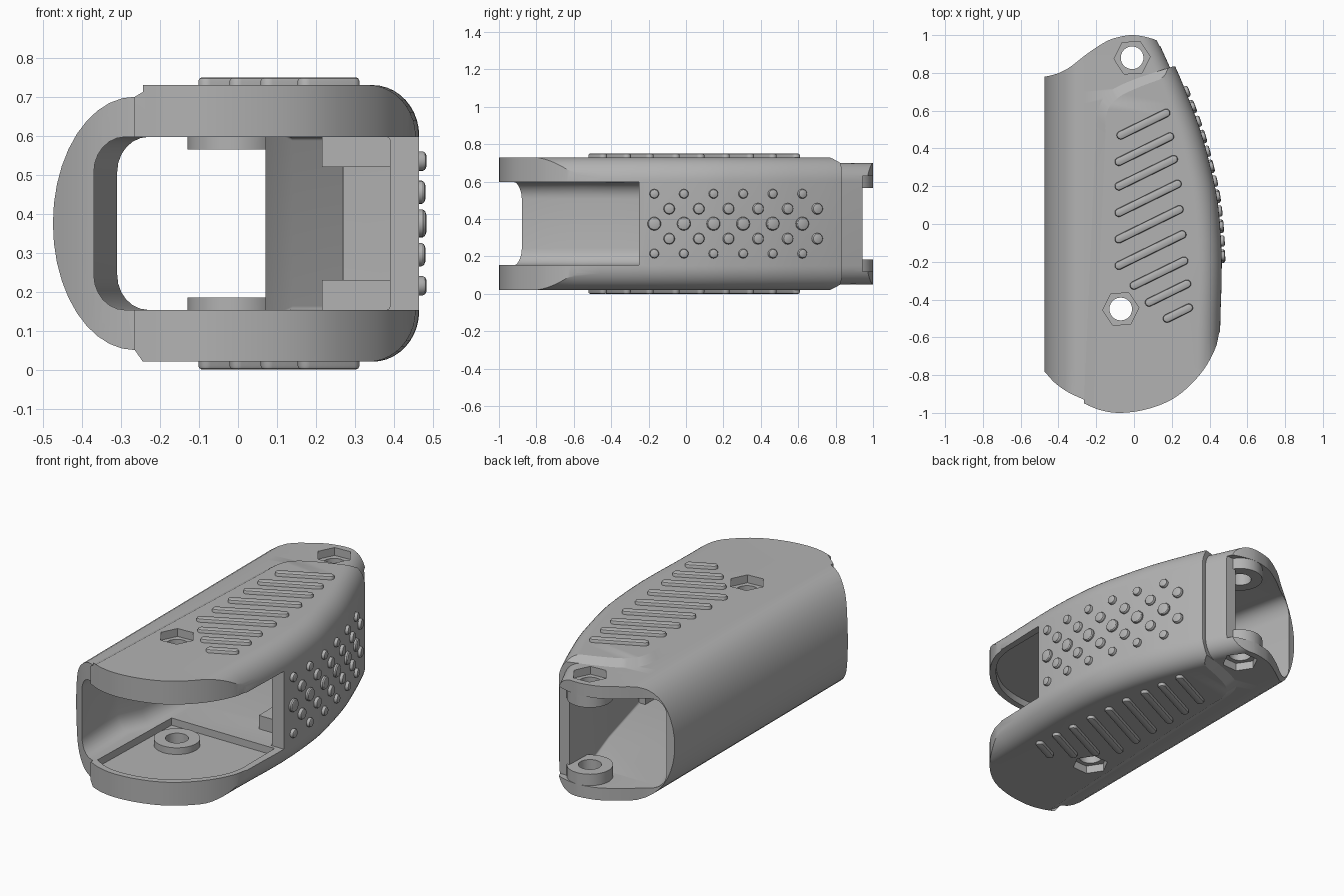
import bpy, bmesh, math
from mathutils import Vector

cube = bpy.data.objects.get("Cube")
if cube:
    bpy.data.objects.remove(cube, do_unlink=True)

MID = 0.375  # the model is mirrored about this height

grey = bpy.data.materials.new("plain grey")
grey.use_nodes = True
COLOUR = (0.45, 0.45, 0.45, 1)
grey.diffuse_color = COLOUR
grey.node_tree.nodes["Principled BSDF"].inputs["Base Color"].default_value = COLOUR


def loft(name, rings):
    """Closed solid through rings that all have the same point count."""
    bm = bmesh.new()
    loops = [[bm.verts.new(p) for p in ring] for ring in rings]
    n = len(loops[0])
    for a, b in zip(loops, loops[1:]):
        for i in range(n):
            j = (i + 1) % n
            bm.faces.new((a[i], a[j], b[j], b[i]))
    bm.faces.new(loops[0][::-1])
    bm.faces.new(loops[-1])
    bmesh.ops.recalc_face_normals(bm, faces=bm.faces)
    mesh = bpy.data.meshes.new(name)
    bm.to_mesh(mesh)
    bm.free()
    mesh.materials.append(grey)
    obj = bpy.data.objects.new(name, mesh)
    bpy.context.collection.objects.link(obj)
    return obj


def curve(points, steps=4):
    """Smooth open curve through the points."""
    p = [Vector(q) for q in points]
    p = [2 * p[0] - p[1]] + p + [2 * p[-1] - p[-2]]
    out = []
    for a, b, c, d in zip(p, p[1:], p[2:], p[3:]):
        for k in range(steps):
            t = k / steps
            out.append((2 * b + (c - a) * t + (2 * a - 5 * b + 4 * c - d) * t * t
                        + (3 * b - a - 3 * c + d) * t ** 3) / 2)
    return out + [p[-2]]


def prism(name, outline, z0, z1):
    return loft(name, [[(p[0], p[1], z) for p in outline] for z in (z0, z1)])


def circle(centre, r, n=40, turn=0):
    return [(centre[0] + r * math.cos(turn + math.tau * i / n),
             centre[1] + r * math.sin(turn + math.tau * i / n)) for i in range(n)]


def section(y, xl, xr, z0, left, right, seg=10):
    """Cross-section with elliptical left corners and round right corners."""
    z1 = 2 * MID - z0
    pts = []
    corners = ((xr, z1, right, -1, -1, 0), (xl, z1, left, 1, -1, 1),
               (xl, z0, left, 1, 1, 2), (xr, z0, right, -1, 1, 3))
    for x, z, (a, b), sx, sz, quarter in corners:
        for k in range(seg + 1):
            t = (quarter + k / seg) * math.pi / 2
            pts.append((x + sx * a + a * math.cos(t), y, z + sz * b + b * math.sin(t)))
    return pts


def boolean(target, tool, kind):
    mod = target.modifiers.new(kind, 'BOOLEAN')
    mod.operation, mod.solver, mod.object = kind, 'EXACT', tool
    bpy.ops.object.select_all(action='DESELECT')
    bpy.context.view_layer.objects.active = target
    target.select_set(True)
    bpy.ops.object.modifier_apply(modifier=mod.name)
    bpy.data.objects.remove(tool, do_unlink=True)


def cut(tool):
    boolean(shell, tool, 'DIFFERENCE')


# Right-hand side line, as (y, x)
side = curve([(-1.1, .455), (-.6, .455), (-.2, .465), (.1, .445), (.3, .405),
              (.5, .35), (.7, .275), (.83, .22), (1.05, .12)], 3)


def side_x(y):
    for a, b in zip(side, side[1:]):
        if y <= b[0]:
            return a[1] + (b[1] - a[1]) * (y - a[0]) / (b[0] - a[0])
    return side[-1][1]


# Outer grip cover: rounded loft trimmed by its plan
shell = loft("grip_shell", [section(y, -.4, x, .02, (.02, .02), (.12, .13)) for y, x in side])
front = curve([(-.265, -.95), (-.18, -.985), (-.08, -1), (.05, -.985), (.18, -.94),
               (.28, -.87), (.37, -.77), (.43, -.66), (.45, -.58)])
back = curve([(.21, .835), (.1, .8), (0, .765), (-.1, .72), (-.16, .67), (-.19, .6), (-.2, .5)])
low = front + [(.6, -.3), (.6, .82)] + back
soft = [front[0] + Vector((.05, -.02))] + front[1:] + [(.6, -.3), (.6, .78)]
soft += [p + Vector((.05 * k / len(back), -.045)) for k, p in enumerate(back)]
levels = ((-.01, soft), (.02, soft), (.05, low), (.7, low), (.73, soft), (.76, soft))
boolean(shell, loft("cover_plan", [[(p[0], p[1], z) for p in o] for z, o in levels]), 'INTERSECT')

# Inner body with the rounded spine
body = loft("spine_body", [section(y, -.475, x - .03, .05, (.21, .325), (.1, .1)) for y, x in side])
plan = curve([(-.5, -.76), (-.475, -.78), (-.42, -.84), (-.35, -.89), (-.265, -.93)])
plan += [(.1, -.9), (.3, -.75), (.5, -.3), (.5, .88)]
plan += curve([(.17, .945), (.1, .98), (0, 1), (-.08, .99), (-.15, .965), (-.25, .9),
               (-.34, .83), (-.41, .795), (-.475, .78), (-.5, .78)])
boolean(body, prism("body_plan", plan, -.1, .9), 'INTERSECT')
boolean(shell, body, 'UNION')

# Hollow inside, open at the front and the back
hollow = [(-1.1, -.37, .3, .153), (-.55, -.37, .3, .153), (-.42, -.31, .39, .153),
          (-.06, -.31, .39, .153), (0, -.31, .27, .153), (.5, -.32, .14, .153),
          (.78, -.43, .07, .12), (1.1, -.44, .08, .12)]
cut(loft("hollow", [section(y, a, b, z, (.08, .09), (.01, .01), 6) for y, a, b, z in hollow]))


def box(name, x0, x1, y0, y1, z0, z1):
    return prism(name, [(x0, y0), (x1, y0), (x1, y1), (x0, y1)], z0, z1)


# Side openings, and the sunken floor with its rim
cut(box("front_opening", -.2, .6, -1.1, -.25, .153, .597))
cut(box("back_opening", 0, .6, .943, 1.1, .12, .63))
floor = curve([(-.25, -.91), (-.17, -.95), (-.08, -.965), (.05, -.95), (.17, -.905),
               (.27, -.83), (.35, -.74), (.4, -.65), (.42, -.56)])
cut(prism("sunken_floor", floor + [(.42, -.27), (-.23, -.27)], .112, .638))

# Screw bosses, hexagonal pockets and holes on both plates
# columns: position, boss inner height, outer plate height
screws = (((-.07, -.45), .15, .02), ((-.01, .88), .185, .05))
for centre, top, outer in screws:
    for flip in (False, True):
        def span(a, b):
            return (2 * MID - b, 2 * MID - a) if flip else (a, b)
        boolean(shell, prism("boss", circle(centre, .12), *span(outer + .035, top)), 'UNION')
        cut(prism("pocket", circle(centre, .096, 6, .06), *span(-.1, outer + .045)))
        cut(prism("hole", circle(centre, .06), *span(-.1, .25)))

# Inner corner blocks beside the side wall
for name, z0 in (("lower_corner_block", .14), ("upper_corner_block", .52)):
    box(name, .215, .41, -.12, .06, z0, z0 + .09)

# Slanted grip ribs on the top and the bottom
ribs = [(-.07, .47, .17), (-.08, .33, .19), (-.08, .2, .21), (-.08, .06, .23), (-.08, -.08, .24),
        (-.08, -.22, .255), (0, -.325, .265), (.08, -.415, .28), (.175, -.5, .29)]


def capsule(a, b, r):
    turn = math.atan2(b.y - a.y, b.x - a.x) - math.pi / 2
    return [c + r * Vector((math.cos(turn + s), math.sin(turn + s)))
            for c, start in ((b, 0), (a, math.pi))
            for s in [start + math.pi * k / 10 for k in range(11)]]


for i, (x0, y0, x1) in enumerate(ribs):
    a, b = Vector((x0, y0)), Vector((x1, y0 + .49 * (x1 - x0)))
    shapes = [(.7, .022), (.741, .022), (.747, .019), (.75, .013)]
    for place in ("top", "bottom"):
        rings = [[(p.x, p.y, z if place == "top" else 2 * MID - z) for p in capsule(a, b, r)]
                 for z, r in shapes]
        loft(f"{place}_rib_{i + 1}", rings)

# Round grip studs on the side wall, in staggered rows
for row, (z, r) in enumerate(((.215, .025), (.295, .03), (MID, .036), (.455, .03), (.535, .025))):
    for k in range(6):
        y = -.17 + .158 * k + .08 * (row % 2)
        slope = (side_x(y + .02) - side_x(y - .02)) / .04
        normal = Vector((1, -slope, 0)).normalized()
        along = Vector((slope, 1, 0)).normalized()
        base = Vector((side_x(y), y, z))
        rings = [[base + normal * d + along * u + Vector((0, 0, v)) for u, v in circle((0, 0), q, 20)]
                 for d, q in ((-.025, r), (.01, r), (.016, r * .88), (.019, r * .65))]
        loft(f"stud_{row + 1}_{k + 1}", rings)

# Smooth shading with sharp edges kept
bpy.ops.object.select_all(action='DESELECT')
for obj in bpy.context.collection.objects:
    if obj.type == 'MESH':
        obj.select_set(True)
bpy.context.view_layer.objects.active = shell
bpy.ops.object.shade_smooth_by_angle(angle=math.radians(30))
